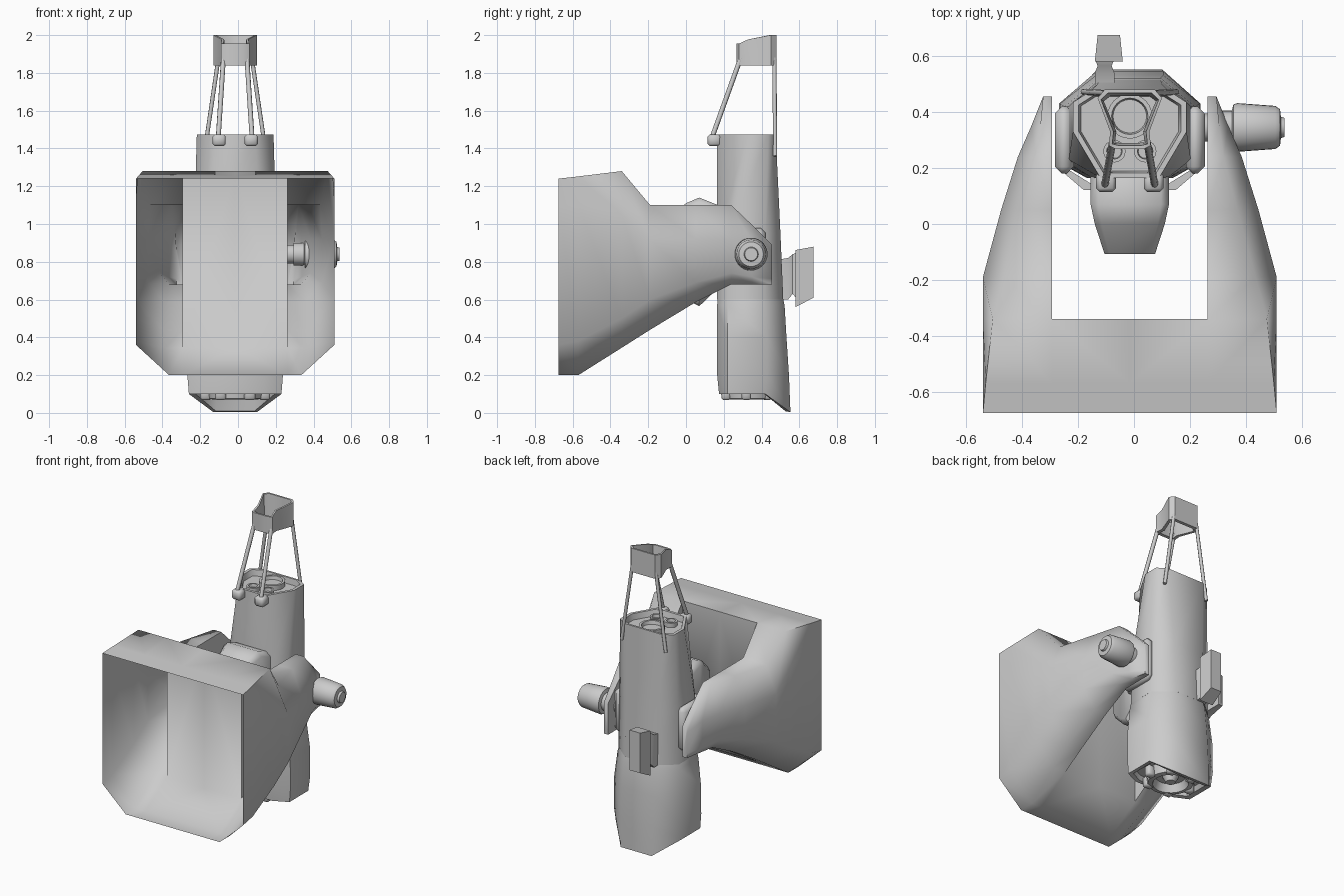
import bpy, bmesh, math
from mathutils import Vector

if "Cube" in bpy.data.objects:
    bpy.data.objects.remove(bpy.data.objects["Cube"])

CX = -0.015  # symmetry plane of the model


def finish(name, bm, angle=30, mirror=False):
    bmesh.ops.recalc_face_normals(bm, faces=bm.faces)
    me = bpy.data.meshes.new(name)
    bm.to_mesh(me)
    bm.free()
    ob = bpy.data.objects.new(name, me)
    ob.location.x = CX
    bpy.context.collection.objects.link(ob)
    if mirror:
        ob.modifiers.new("mirror", 'MIRROR')
    bpy.ops.object.select_all(action='DESELECT')
    ob.select_set(True)
    bpy.context.view_layer.objects.active = ob
    bpy.ops.object.shade_smooth_by_angle(angle=math.radians(angle))
    return ob


def loft(name, rings, caps=(True, True), **kw):
    bm = bmesh.new()
    vs = [[bm.verts.new(p) for p in r] for r in rings]
    n = len(vs[0])
    for a, b in zip(vs, vs[1:]):
        for i in range(n):
            bm.faces.new((a[i], a[(i + 1) % n], b[(i + 1) % n], b[i]))
    if caps[0]:
        bm.faces.new(vs[0])
    if caps[1]:
        bm.faces.new(vs[-1])
    return finish(name, bm, **kw)


def octagon(z, side, front, back, yf, y1, y2, yb):
    h = [(front, yf), (side, y1), (side, y2), (back, yb)]
    return [(x, y, z) for x, y in h] + [(-x, y, z) for x, y in reversed(h)]


def shrink(ring, f, dz, cy):
    return [(x * f, cy + (y - cy) * f, z + dz) for x, y, z in ring]


def lathe(name, profile, centre, axis, n=24):
    rings = []
    for d, r in profile:
        ring = []
        for i in range(n):
            a = 2 * math.pi * i / n
            c, s = r * math.cos(a), r * math.sin(a)
            off = Vector((d, c, s)) if axis == 'X' else Vector((c, s, d))
            ring.append(Vector(centre) + off)
        rings.append(ring)
    return loft(name, rings, angle=40)


def rod(name, a, b, r):
    a, b = Vector(a), Vector(b)
    q = (b - a).to_track_quat('Z', 'Y')
    ring = [q @ Vector((r * math.cos(t), r * math.sin(t), 0))
            for t in [math.pi / 4 * i for i in range(8)]]
    return loft(name, [[a + p for p in ring], [b + p for p in ring]], angle=50, mirror=True)


def box(name, x0, x1, y0, y1, z0, z1, bevel=0.01, mirror=False):
    bm = bmesh.new()
    bmesh.ops.create_cube(bm, size=1)
    for v in bm.verts:
        v.co = ((x0 + x1) / 2 + v.co.x * (x1 - x0), (y0 + y1) / 2 + v.co.y * (y1 - y0),
                (z0 + z1) / 2 + v.co.z * (z1 - z0))
    bmesh.ops.bevel(bm, geom=bm.edges[:], offset=bevel, segments=1, affect='EDGES')
    return finish(name, bm, angle=50, mirror=mirror)


# Shield: open-fronted bucket with two hollow arms.  y, top, bottom, xB, xC, zC, xD, zD, xE
sections = [(-.675, 1.24, .20, .525, .525, 1.10, .525, .36, .35),
            (-.57, 1.252, .20, .515, .525, 1.10, .525, .38, .35),
            (-.34, 1.28, .345, .49, .525, 1.05, .525, .50, .37),
            (-.19, 1.10, .44, .45, .525, .92, .525, .60, .38),
            (.05, 1.10, .585, .385, .46, .92, .46, .69, .37),
            (.24, 1.10, .68, .335, .40, .92, .40, .74, .35),
            (.35, .995, .68, .32, .352, .90, .352, .72, .33),
            (.455, .89, .68, .31, .31, .85, .31, .71, .31)]
bm = bmesh.new()
rows = []
for y, zt, zb, xb, xc, zc, xd, zd, xe in sections:
    pts = [(0, zt), (.278, zt), (xb, zt), (xc, zc), (xd, zd), (xe, zb), (.278, zb), (0, zb)]
    rows.append([bm.verts.new((x, y, z)) for x, z in pts])
for j, (a, b) in enumerate(zip(rows, rows[1:])):
    for i in range(1, 6):
        bm.faces.new((a[i], a[i + 1], b[i + 1], b[i]))
    if j < 2:
        for i in (0, 6):
            bm.faces.new((a[i], a[i + 1], b[i + 1], b[i]))
    else:
        bm.faces.new((a[1], a[6], b[6], b[1]))
bm.faces.new([rows[2][i] for i in (0, 1, 6, 7)])
bm.faces.new(rows[-1][1:7])
bmesh.ops.delete(bm, geom=[v for v in bm.verts if not v.link_faces], context='VERTS')
finish("shield_housing", bm, angle=72, mirror=True)

# Upright body, narrowing to a wedge-shaped recessed top
top = octagon(1.475, .203, .105, .14, .165, .33, .435, .475)
body = [octagon(.60, .225, .14, .11, .165, .22, .42, .515),
        octagon(.95, .218, .135, .115, .165, .23, .42, .50), top,
        shrink(top, .9, 0, .34), shrink(top, .86, -.04, .34)]
loft("upright_body", body, angle=60)

# Flared lower skirt, its back lip hanging lower than the front
lower = octagon(.10, .245, .15, .115, .175, .22, .42, .553)
lip = [(x, y, .004 if y > .5 else z) for x, y, z in lower]
inner = [(x * .88, .33 + (y - .33) * .88, z + .005) for x, y, z in lip]
loft("lower_skirt", [octagon(.64, .215, .13, .10, .17, .22, .41, .505),
                     octagon(.57, .232, .14, .11, .165, .22, .42, .522),
                     octagon(.40, .25, .15, .12, .165, .22, .43, .532),
                     octagon(.20, .253, .155, .12, .165, .22, .43, .545),
                     lip, inner,
                     shrink(octagon(.14, .245, .15, .115, .175, .22, .42, .53), .85, 0, .33)],
     angle=60)

# Exhaust ring and lugs under the skirt
lathe("exhaust_ring", [(.14, .15), (.075, .14), (.07, .11), (.12, .09), (.12, .05), (.08, .03)],
      (0, .33, 0), 'Z')
for k in range(6):
    a = k * math.pi / 3
    x, y = .155 * math.cos(a), .32 + .125 * math.sin(a)
    box("exhaust_lug", x - .03, x + .03, y - .025, y + .025, .068, .14)

# Round fittings in the top recess
lathe("top_port", [(1.43, .08), (1.468, .08), (1.468, .065), (1.445, .06)], (0, .385, 0), 'Z')
for x in (-.055, .055):
    lathe("small_port", [(1.43, .04), (1.465, .04), (1.465, .028), (1.445, .025)],
          (x, .26, 0), 'Z', 16)

# Side bearing pads and their front straps
box("side_bearing_pad", .2, .268, .18, .42, .69, .98, .025, True)
strap = [(.268, .21), (.245, .21), (.14, .145), (.14, .122), (.165, .122)]
loft("front_strap", [[(x, y, z) for x, y in strap] for z in (.74, .94)], mirror=True)

# Front pack between the arms, tapering forward
pack = []
for y, hw, z0, z1 in [(.17, .14, .66, 1.10), (.07, .14, .565, 1.14),
                      (.0, .125, .60, 1.11), (-.108, .09, .70, 1.02)]:
    b = hw * .8
    pack.append([(-hw, y, z0 + .03), (-b, y, z0), (b, y, z0), (hw, y, z0 + .03),
                 (hw, y, z1 - .03), (b, y, z1), (-b, y, z1), (-hw, y, z1 - .03)])
loft("front_pack", pack, angle=50)


# Rear handle on a short stem
def rect(x0, x1, y, z0, z1):
    return [(x0, y, z0), (x1, y, z0), (x1, y, z1), (x0, y, z1)]


loft("rear_stem", [rect(-.125, -.055, .48, .60, .81), rect(-.125, -.055, .54, .60, .82),
                   rect(-.115, -.065, .565, .63, .84), rect(-.125, -.055, .59, .60, .85)])
loft("rear_handle", [rect(-.125, -.025, .58, .56, .862), rect(-.115, -.035, .675, .61, .88)])

# Mast: feet, four rods and an open cap
box("mast_foot", .05, .12, .115, .185, 1.412, 1.475, .012, True)
rod("front_rod", (.09, .135, 1.45), (.062, .29, 1.88), .013)
rod("back_rod", (.165, .472, 1.36), (.088, .468, 1.88), .011)


def cap_ring(s, zf, zb):
    zm = (zf + zb) / 2
    h = [(.05, .268 + s, zf), (.075, .28 + s / 2, zf), (.07, .33, zm),
         (.115, .45 - s / 2, zb), (.09, .48 - s, zb)]
    h = [(x - s, y, z) for x, y, z in h]
    return h + [(-x, y, z) for x, y, z in reversed(h)]


rings = [cap_ring(0, 1.84, 1.84), cap_ring(0, 1.955, 2.0),
         cap_ring(.012, 1.955, 2.0), cap_ring(.022, 1.84, 1.84)]
loft("mast_cap", rings + [rings[0]], caps=(False, False), angle=50)

# Pivot axle and motor on the right arm
lathe("pivot_axle", [(.265, .05), (.31, .05)], (0, .345, .84), 'X')
lathe("pivot_motor", [(.31, .06), (.35, .06), (.365, .06), (.37, .082), (.385, .087),
                      (.52, .077), (.537, .065), (.54, .038), (.553, .034)],
      (0, .345, .84), 'X', 28)
